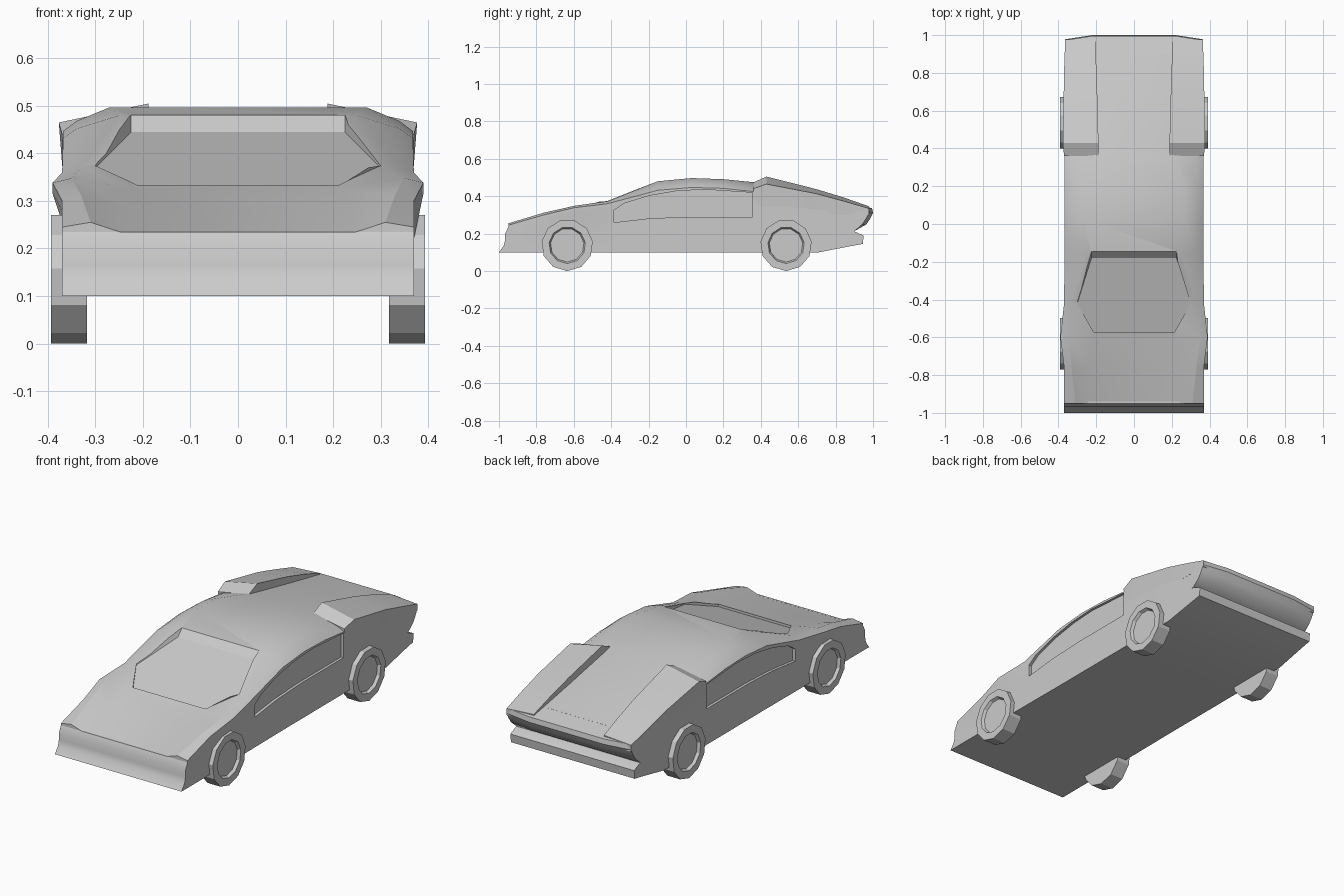
import bpy, bmesh, math

if "Cube" in bpy.data.objects:
    bpy.data.objects.remove(bpy.data.objects["Cube"])


def loft(name, rings):
    """Skin a closed solid through rings of equal point count."""
    bm = bmesh.new()
    loops = [[bm.verts.new(p) for p in ring] for ring in rings]
    n = len(loops[0])
    for a, b in zip(loops, loops[1:]):
        for i in range(n):
            j = (i + 1) % n
            bm.faces.new((a[i], a[j], b[j], b[i]))
    bm.faces.new(loops[0])
    bm.faces.new(loops[-1])
    bmesh.ops.recalc_face_normals(bm, faces=bm.faces)
    mesh = bpy.data.meshes.new(name)
    bm.to_mesh(mesh)
    bm.free()
    obj = bpy.data.objects.new(name, mesh)
    bpy.context.collection.objects.link(obj)
    return obj


def activate(obj):
    bpy.ops.object.select_all(action='DESELECT')
    obj.select_set(True)
    bpy.context.view_layer.objects.active = obj


def smooth(obj, angle=25):
    activate(obj)
    bpy.ops.object.shade_smooth_by_angle(angle=math.radians(angle))


def cut(obj, cutter):
    cutter.hide_render = True
    mod = obj.modifiers.new("cut", 'BOOLEAN')
    mod.operation, mod.solver, mod.object = 'DIFFERENCE', 'EXACT', cutter
    activate(obj)
    bpy.ops.object.modifier_apply(modifier=mod.name)
    bpy.data.objects.remove(cutter)


def extrude_profile(name, profile, columns):
    """Side profile (y, z) swept across x; columns are (x, y shift of the far edge)."""
    return loft(name, [[(x, y + (dy if abs(y) > 0.93 else 0), z) for y, z in profile]
                       for x, dy in columns])


# Body shell: y, floor z, flank x, flank low z, flank high z, shoulder x z, crown x z
sections = [
    (-0.95, .10, .37, .21, .245, .31, .255, .24, .232),
    (-0.76, .10, .37, .28, .300, .33, .312, .235, .283),
    (-0.60, .10, .39, .315, .338, .35, .348, .22, .326),
    (-0.42, .10, .37, .33, .360, .33, .372, .25, .378),
    (-0.15, .10, .368, .36, .432, .34, .452, .25, .480),
    (0.03, .10, .368, .36, .447, .34, .468, .27, .497),
    (0.20, .10, .368, .36, .442, .34, .462, .27, .491),
    (0.36, .10, .368, .34, .425, .33, .444, .20, .475),
    (0.71, .10, .366, .32, .370, .33, .385, .20, .398),
    (0.90, .137, .362, .28, .325, .33, .340, .20, .357),
]
rings = []
for y, zb, w, z1, z2, xd, zd, xe, ze in sections:
    half = [(min(w, .37), zb), (min(w, .37), z1 - .06), (w, z1), (w, z2), (xd, zd), (xe, ze)]
    full = half + [(-x, z) for x, z in reversed(half)]
    rings.append([(x, y, z) for x, z in full])
body = loft("body_shell", rings)

# Windscreen recess
outline = [(.225, -.18), (.30, -.42), (.212, -.575)]
outline += [(-x, y) for x, y in reversed(outline)]
low = [(x, y, .322 + .315 * (y + .57)) for x, y in outline]
high = [(x, -.03 if y == -.18 else y, .60) for x, y in outline]
cut(body, loft("windscreen_cutter", [low, high]))

# Side window recesses
window = [(-.385, .26), (-.385, .325), (-.33, .362), (-.2, .402), (-.05, .428), (.1, .436),
          (.355, .419), (.355, .29), (0, .29), (-.2, .281)]
for s in (-1, 1):
    cut(body, loft("window_cutter", [[(s * x, y, z) for y, z in window] for x in (.354, .45)]))
smooth(body)

# Nose, tail panel and rear bumper
nose = [(-.94, .10), (-1, .10), (-.975, .135), (-.967, .165), (-.967, .20), (-.95, .235), (-.94, .235)]
smooth(extrude_profile("nose", nose, [(-.37, 0), (.37, 0)]), 35)
tail = [(.88, .21), (.90, .213), (.965, .25), (.985, .28), (1.0, .31), (.995, .336), (.88, .361)]
plan = [(-.364, -.022), (-.22, 0), (.22, 0), (.364, -.022)]
smooth(extrude_profile("tail_panel", tail, plan), 30)
bumper = [(.88, .215), (.90, .212), (.95, .19), (.945, .145), (.88, .133)]
smooth(extrude_profile("rear_bumper", bumper, [(-.362, 0), (.362, 0)]), 30)

# Rear deck pods: y, inner x, inner z, outer x, outer z
pods = [(.36, .188, .474, .37, .440), (.43, .188, .505, .377, .465),
        (.70, .195, .437, .372, .413), (.85, .20, .391, .369, .372), (.978, .205, .346, .364, .335)]
for s, side in ((-1, "left"), (1, "right")):
    pod = loft(f"deck_pod_{side}", [
        [(s * xi, y, .30), (s * .364, y, .30), (s * xo, y, zo), (s * xi, y, zi)]
        for y, xi, zi, xo, zo in pods])
    smooth(pod, 15)

# Wheels: eleven-sided with a recessed hub
SIDES, R = 11, .138
for axle, wy in (("front", -.635), ("rear", .535)):
    for s, side in ((-1, "left"), (1, "right")):
        loft(f"{axle}_wheel_{side}", [
            [(s * x, wy + r * math.sin(2 * math.pi * i / SIDES),
              R - r * math.cos(2 * math.pi * i / SIDES)) for i in range(SIDES)]
            for x, r in ((.318, R), (.393, R), (.393, .098), (.378, .09))])
